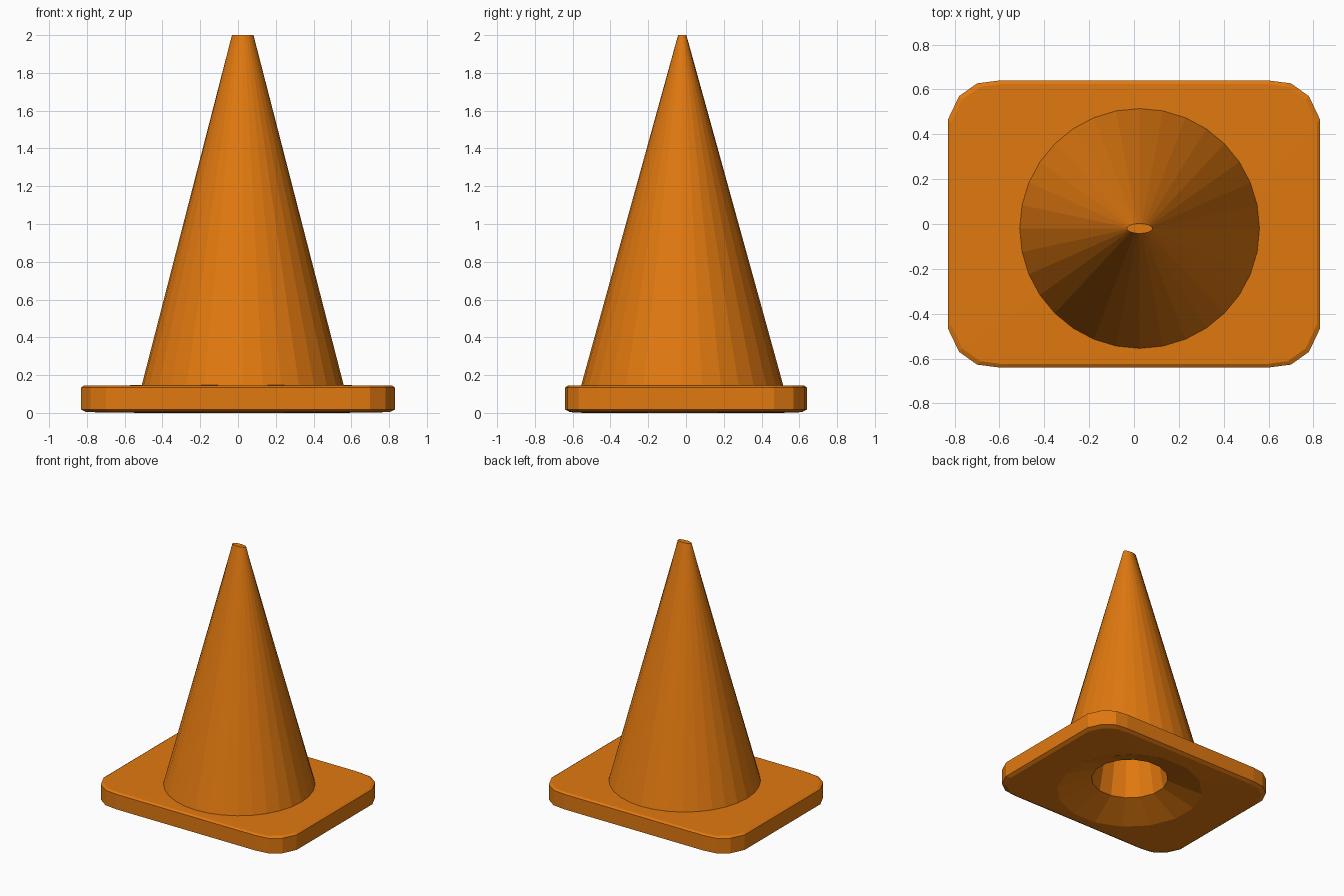
import bpy, bmesh
from math import cos, sin, tau

if "Cube" in bpy.data.objects:
    bpy.data.objects.remove(bpy.data.objects["Cube"])

CX, CY = 0.025, -0.02   # cone axis, slightly off the base centre

orange = bpy.data.materials.new("orange")
orange.diffuse_color = (0.75, 0.19, 0.005, 1)
orange.use_nodes = True
orange.node_tree.nodes["Principled BSDF"].inputs["Base Color"].default_value = orange.diffuse_color


def ellipse(rx, ry, z, n, phase=0.0):
    return [(CX + rx * cos(tau * (i + phase) / n),
             CY + ry * sin(tau * (i + phase) / n), z) for i in range(n)]


def outline(inset, z):
    # rounded rectangle, four points per corner
    corner = [(0.83, 0.465), (0.78, 0.57), (0.70, 0.627), (0.60, 0.64)]
    pts = []
    for sx, sy in ((1, 1), (-1, 1), (-1, -1), (1, -1)):
        order = corner if sx * sy > 0 else corner[::-1]
        pts += [(sx * (x - inset), sy * (y - inset), z) for x, y in order]
    return pts


def loft(name, rings, cap_end=False):
    bm = bmesh.new()
    loops = [[bm.verts.new(p) for p in ring] for ring in rings]
    for a, b in zip(loops, loops[1:]):
        n = len(a)
        for i in range(n):
            j = (i + 1) % n
            bm.faces.new((a[i], a[j], b[j], b[i]))
    if cap_end:
        bm.faces.new(loops[-1])
    mesh = bpy.data.meshes.new(name)
    bm.to_mesh(mesh)
    bm.free()
    mesh.materials.append(orange)
    obj = bpy.data.objects.new(name, mesh)
    bpy.context.collection.objects.link(obj)
    return obj


# Base plate with hollow underside: inner cavity, sloped recess, bottom, rim, top
loft("base", [
    ellipse(0.03, 0.03, 1.5, 16, 0.5),
    ellipse(0.28, 0.28, 0.10, 16, 0.5),
    ellipse(0.53, 0.53, 0.0, 16, 0.5),
    outline(0.025, 0.004),
    outline(0.0, 0.018),
    outline(0.0, 0.135),
    outline(0.015, 0.145),
    ellipse(0.48, 0.48, 0.147, 16, 0.5),
])

# Cone body, narrowing to a flattened tip
loft("cone", [
    ellipse(0.535, 0.535, 0.145, 32),
    ellipse(0.057, 0.022, 2.0, 32),
], cap_end=True)
